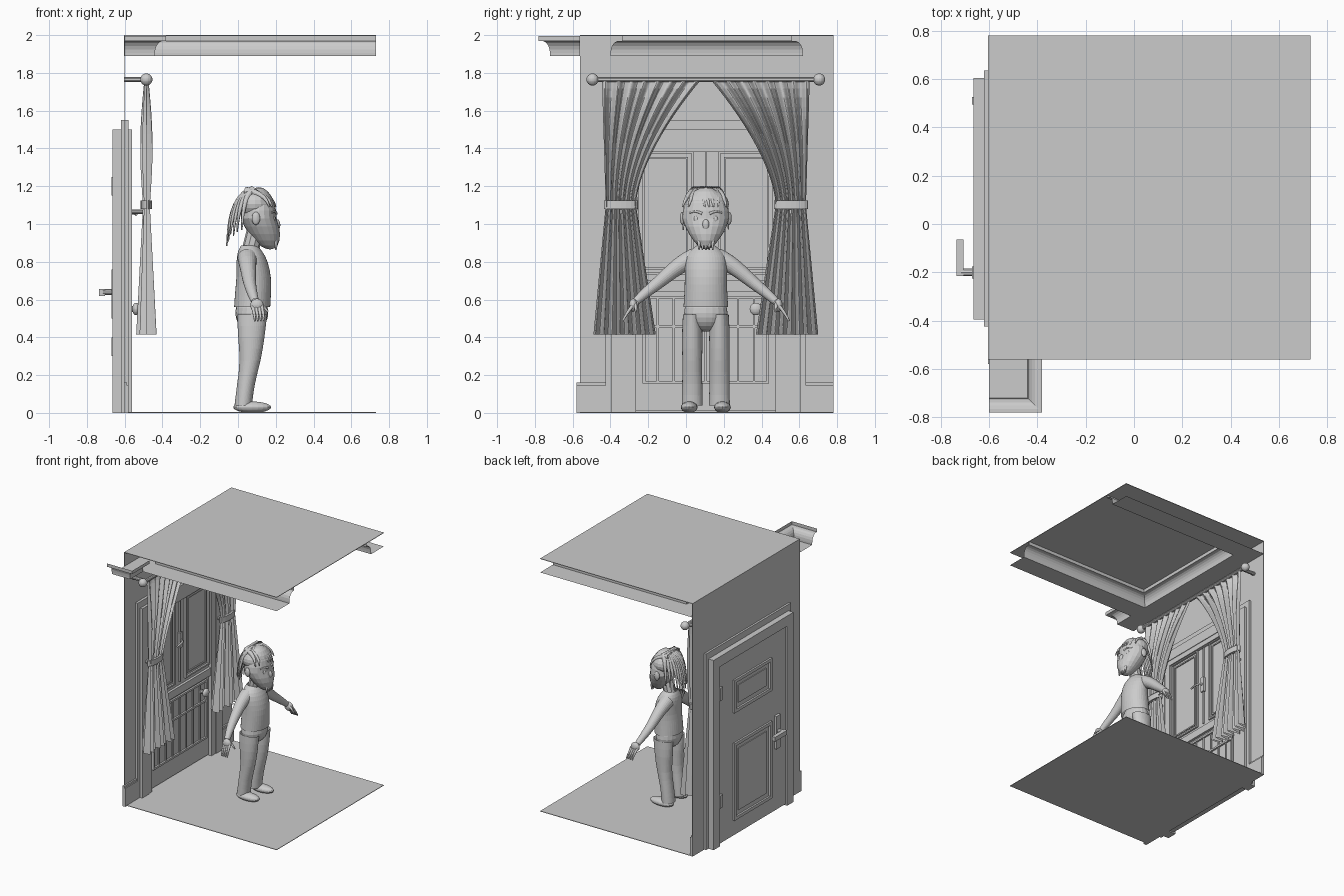
import bpy, bmesh, math, random
from math import sin, cos, pi, tau
from mathutils import Vector

random.seed(4)
old_cube = bpy.data.objects.get("Cube")
if old_cube:
    bpy.data.objects.remove(old_cube, do_unlink=True)

grey = bpy.data.materials.new("plain_grey")
grey.use_nodes = True
grey.diffuse_color = (.6, .6, .6, 1)
grey.node_tree.nodes["Principled BSDF"].inputs["Base Color"].default_value = grey.diffuse_color

# room limits; y of the doorway centre is MIDDLE
WALL, OPEN_END = -.6, .73
RIGHT, LEFT, TOP = -.56, .78, 2
MIDDLE = .105
SIDES = (("right", -1), ("left", 1))
made = []


def finish(name, bm, shift=MIDDLE):
    bmesh.ops.recalc_face_normals(bm, faces=bm.faces)
    mesh = bpy.data.meshes.new(name)
    bm.to_mesh(mesh)
    bm.free()
    mesh.materials.append(grey)
    part = bpy.data.objects.new(name, mesh)
    part.location.y = shift
    bpy.context.collection.objects.link(part)
    made.append(part)
    return part


def add_box(bm, *ranges):
    for vert in bmesh.ops.create_cube(bm, size=1)["verts"]:
        vert.co = [(low + high) / 2 + c * (high - low) for c, (low, high) in zip(vert.co, ranges)]


def box(name, x, y, z, shift=MIDDLE):
    bm = bmesh.new()
    add_box(bm, x, y, z)
    return finish(name, bm, shift)


def frame(name, x, half, z, width, y=0, sill=True):
    # rectangular border of bars standing in the wall plane
    bm = bmesh.new()
    inner = (y - half + width, y + half - width)
    add_box(bm, x, (y - half, inner[0]), z)
    add_box(bm, x, (inner[1], y + half), z)
    add_box(bm, x, inner, (z[1] - width, z[1]))
    if sill:
        add_box(bm, x, inner, (z[0], z[0] + width))
    return finish(name, bm)


def skin(name, rows, closed=True, shift=MIDDLE):
    bm = bmesh.new()
    grid = [[bm.verts.new(point) for point in row] for row in rows]
    count = len(grid[0])
    for low, high in zip(grid, grid[1:]):
        for i in range(count if closed else count - 1):
            j = (i + 1) % count
            bm.faces.new((low[i], low[j], high[j], high[i]))
    if closed and len(rows) == 2:
        bm.faces.new(grid[0])
        bm.faces.new(grid[1])
    part = finish(name, bm, shift)
    if closed and len(rows) > 2:
        smooth = part.modifiers.new("smooth", "SUBSURF")
        smooth.levels = smooth.render_levels = 1
    return part


def turn(sides):
    return [tau * i / sides for i in range(sides)]


def loft(name, y, rings):
    # stacked ellipses: height, centre x, x radius, y radius
    return skin(name, [[(x + deep * cos(t), y + wide * sin(t), z) for t in turn(20)]
                       for z, x, deep, wide in rings])


def tube(name, points, thick, thin, sides=10):
    # round sweep that tapers from thick to thin
    points = [Vector(p) for p in points]
    last = len(points) - 1
    rings = []
    for k, centre in enumerate(points):
        along = (points[min(k + 1, last)] - points[max(k - 1, 0)]).normalized()
        side = along.cross(Vector((1, 0, 0)) if abs(along.y) > .7 else Vector((0, 1, 0))).normalized()
        across = along.cross(side)
        radius = thick + (thin - thick) * k / last
        rings.append([centre + radius * (side * cos(t) + across * sin(t)) for t in turn(sides)])
    return skin(name, rings)


def ball(name, centre, radii):
    bm = bmesh.new()
    bmesh.ops.create_uvsphere(bm, u_segments=20, v_segments=12, radius=1)
    for vert in bm.verts:
        vert.co = [c + r * p for c, r, p in zip(centre, radii, vert.co)]
    return finish(name, bm)


# room shell
THIN = .004
box("floor", (WALL, OPEN_END), (RIGHT, LEFT), (0, THIN), shift=0)
box("ceiling", (WALL, OPEN_END), (RIGHT, LEFT), (TOP - THIN, TOP), shift=0)
box("back_wall", (WALL - THIN, WALL), (RIGHT, LEFT), (0, TOP), shift=0)

# crown moulding: flat underside, cove and lip, mitred round the corners
LOW, BASE, LIP = 1.89, .16, .22
profile = [(0, LOW), (BASE, LOW)]
for step in range(6):
    angle = step * pi / 10
    profile.append((BASE + .045 * (1 - cos(angle)), LOW + .015 + .065 * sin(angle)))
profile += [(LIP, profile[-1][1]), (LIP, TOP - THIN)]


def crown(name, path):
    skin(name, [[(x + out * mx, y + out * my, z) for out, z in profile]
                for x, y, mx, my in path], closed=False, shift=0)


crown("ceiling_crown", [(OPEN_END, RIGHT, 0, 1), (WALL, RIGHT, 1, 1),
                        (WALL, LEFT, 1, -1), (OPEN_END, LEFT, 0, -1)])
crown("outer_crown_return", [(WALL, RIGHT, 0, -1), (WALL, RIGHT, 1, -1), (WALL, RIGHT, 1, 0)])

# baseboards
for side, ends in (("right", (RIGHT - .02, -.39)), ("left", (.6, LEFT))):
    box(side + "_baseboard", (WALL - THIN, WALL + .02), ends, (0, .145), shift=0)
    box(side + "_baseboard_cap", (WALL - THIN, WALL + .012), ends, (.145, .16), shift=0)

# door and casing
OUTER, INNER = -.65, -.59
box("door_slab", (OUTER, INNER), (-.42, .42), (.01, 1.42))
frame("door_casing", (OUTER - .015, RIGHT), .5, (0, 1.5), .08, sill=False)
frame("door_surround", (WALL - .02, WALL + .02), .53, (0, 1.55), .06, sill=False)
frame("inner_door_post", (WALL, INNER + .025), .42, (0, 1.43), .05, sill=False)

# outside of the door
for label, low, high in (("upper", .98, 1.24), ("lower", .13, .74)):
    frame(label + "_outer_moulding", (OUTER - .014, OUTER), .235, (low, high), .025)
    box(label + "_outer_panel", (OUTER - .006, OUTER), (-.175, .175), (low + .06, high - .06))
box("lever_plate", (OUTER - .02, OUTER), (-.33, -.28), (.5, .76))
tube("lever_stem", [(OUTER, -.305, .64), (OUTER - .065, -.305, .64)], .017, .017)
box("lever_handle", (-.735, -.705), (-.32, -.17), (.62, .655))
for low in (.3, 1.15):
    box("door_hinge", (OUTER - .02, OUTER), (.39, .42), (low, low + .1))

# inside of the door: two leaves over a slatted lower part
SHALLOW, PROUD = (INNER, INNER + .008), (INNER, INNER + .014)
for side, s in SIDES:
    frame(side + "_leaf_border", PROUD, .15, (.73, 1.385), .012, y=s * .215)
    frame(side + "_leaf_panel", SHALLOW, .12, (.76, 1.355), .01, y=s * .215)
box("leaf_seam", PROUD, (-THIN, THIN), (.73, 1.385))
box("middle_rail", (INNER, INNER + .02), (-.37, .37), (.64, .7))
frame("lower_panel_border", PROUD, .335, (.155, .62), .015)
box("lower_panel_rail", PROUD, (-.32, .32), (.45, .465))
for k in range(-3, 4):
    y = k * .085
    box("lower_slat", SHALLOW, (y - .006, y + .006), (.17, .61))
tube("door_knob_stem", [(INNER, .265, .55), (INNER + .045, .265, .55)], .015, .015)
ball("door_knob", (INNER + .05, .265, .55), (.02, .033, .033))
box("inner_handle_plate", (INNER, INNER + .02), (-.015, .015), (1, 1.12))
tube("inner_handle", [(INNER, 0, 1.06), (INNER + .04, 0, 1.06),
                      (INNER + .05, -.04, 1.06), (INNER + .05, -.09, 1.05)], .01, .008)

# curtain rod and tied curtains
ROD_X, ROD_Z, TIE_Z, HEM_Z = -.485, 1.765, 1.1, .415
PLEATS, COLUMNS, ROWS = 7.5, 90, 28
tube("curtain_rod", [(ROD_X, -.6, ROD_Z), (ROD_X, .6, ROD_Z)], .014, .014)


def curtain_row(z, s):
    # edges sweep in to the tie, then the skirt flares out
    if z > TIE_Z:
        u = (z - TIE_Z) / (ROD_Z - TIE_Z)
        outer, inner = .53 + .02 * u, .37 - .345 * u ** 1.6
        depth = .02 + .02 * sin(pi * u) - .008 * u
    else:
        u = (TIE_Z - z) / (TIE_Z - HEM_Z)
        outer, inner, depth = .53 + .065 * u, .37 - .105 * u, .02 + .04 * u
    row = []
    for column in range(COLUMNS + 1):
        f = column / COLUMNS
        fold = depth * sin(f * tau * PLEATS) * (.8 + .2 * cos(f * tau * 5))
        row.append((ROD_X + fold, s * (outer + (inner - outer) * f), z))
    return row


for side, s in SIDES:
    ball(side + "_rod_finial", (ROD_X, s * .6, ROD_Z), (.032, .032, .032))
    tube(side + "_rod_bracket", [(WALL, s * .565, ROD_Z), (ROD_X, s * .565, ROD_Z)], .014, .014)
    skin(side + "_curtain", [curtain_row(ROD_Z + (HEM_Z - ROD_Z) * k / ROWS, s)
                             for k in range(ROWS + 1)], closed=False)
    loft(side + "_curtain_tie", s * .45, [(z, ROD_X, .03, .09) for z in (TIE_Z - .02, TIE_Z + .025)])
    tube(side + "_tie_hook", [(INNER, s * .45, 1.065), (ROD_X, s * .45, 1.065)], .012, .012)

# figure: head narrows and juts forward towards the chin
head = ball("head", (.11, 0, 1.03), (.095, .125, .165))
for vert in head.data.vertices:
    chin = max(0, 1.03 - vert.co.z) / .165
    vert.co.y *= 1 - .35 * chin
    vert.co.x += .06 * chin
tube("neck", [(.06, 0, .84), (.09, 0, .96)], .045, .045)
loft("shirt", 0, [(.56, .075, .097, .12), (.64, .08, .097, .115), (.72, .085, .093, .112),
                  (.8, .075, .085, .115), (.85, .065, .07, .1), (.885, .06, .045, .05)])
ball("trouser_hips", (.073, 0, .53), (.087, .115, .1))
ball("nose", (.207, 0, .995), (.017, .019, .03))
for k in range(-2, 3):
    y = k * .018
    tube("goatee_tuft", [(.19, y, .93), (.205, y, .895), (.2, y, .862)], .015, .004, 6)

# mirrored limbs and features
for side, s in SIDES:
    ball(side + "_eye", (.188, s * .05, 1.025), (.012, .014, .02))
    ball(side + "_ear", (.095, s * .123, 1.03), (.022, .014, .035))
    tube(side + "_brow", [(.202, s * .02, 1.055), (.198, s * .05, 1.07), (.178, s * .085, 1.06)],
         .009, .005, 6)
    tube(side + "_moustache", [(.203, 0, .955), (.2, s * .03, .945), (.19, s * .05, .925)],
         .009, .004, 6)
    loft(side + "_trouser_leg", s * .072,
         [(.52, .075, .08, .05), (.4, .07, .072, .057), (.28, .068, .055, .052),
          (.15, .04, .046, .054), (.04, .028, .047, .056)])
    ball(side + "_shoe", (.075, s * .088, .03), (.1, .044, .03))
    tube(side + "_arm", [(.05, s * .06, .82), (.05, s * .12, .795), (.055, s * .18, .75),
                         (.06, s * .25, .69), (.075, s * .32, .635), (.09, s * .37, .59)],
         .055, .022, 12)
    ball(side + "_palm", (.1, s * .385, .57), (.035, .022, .035))
    for k in range(4):
        x = .078 + k * .016
        tube(side + "_finger", [(x, s * .39, .565), (x + .008, s * .42, .525),
                                (x + .012, s * .44, .487)], .011, .006, 8)
    tube(side + "_thumb", [(.11, s * .375, .58), (.14, s * .37, .56), (.158, s * .37, .535)],
         .012, .006, 8)

# hair: a cap with locks swept over arcs to the back and the front
ball("hair_cap", (.09, 0, 1.105), (.1, .122, .083))
ARC = [step * pi / 8 for step in range(5)]
for k in range(-6, 7):
    a = k / 6
    drop = random.uniform(.25, .3) - .05 * abs(a)
    tube("back_lock", [(.08 - (.14 - .08 * a * a) * sin(t), a * (.06 + .06 * sin(t)),
                        1.18 - drop * (1 - cos(t))) for t in ARC], .026, .004, 6)
for k in range(-4, 5):
    a = k / 4
    sway = random.uniform(-.03, .03)
    tube("fringe_lock", [(.04 + (.16 - .035 * a * a) * sin(t), a * (.06 + .04 * sin(t)) + sway * (1 - cos(t)),
                          1.09 + .085 * cos(t)) for t in ARC], .026, .004, 6)

# smooth shading with sharp corners kept
for item in bpy.context.view_layer.objects:
    item.select_set(item in made)
bpy.context.view_layer.objects.active = made[0]
bpy.ops.object.shade_smooth_by_angle(angle=math.radians(35))
